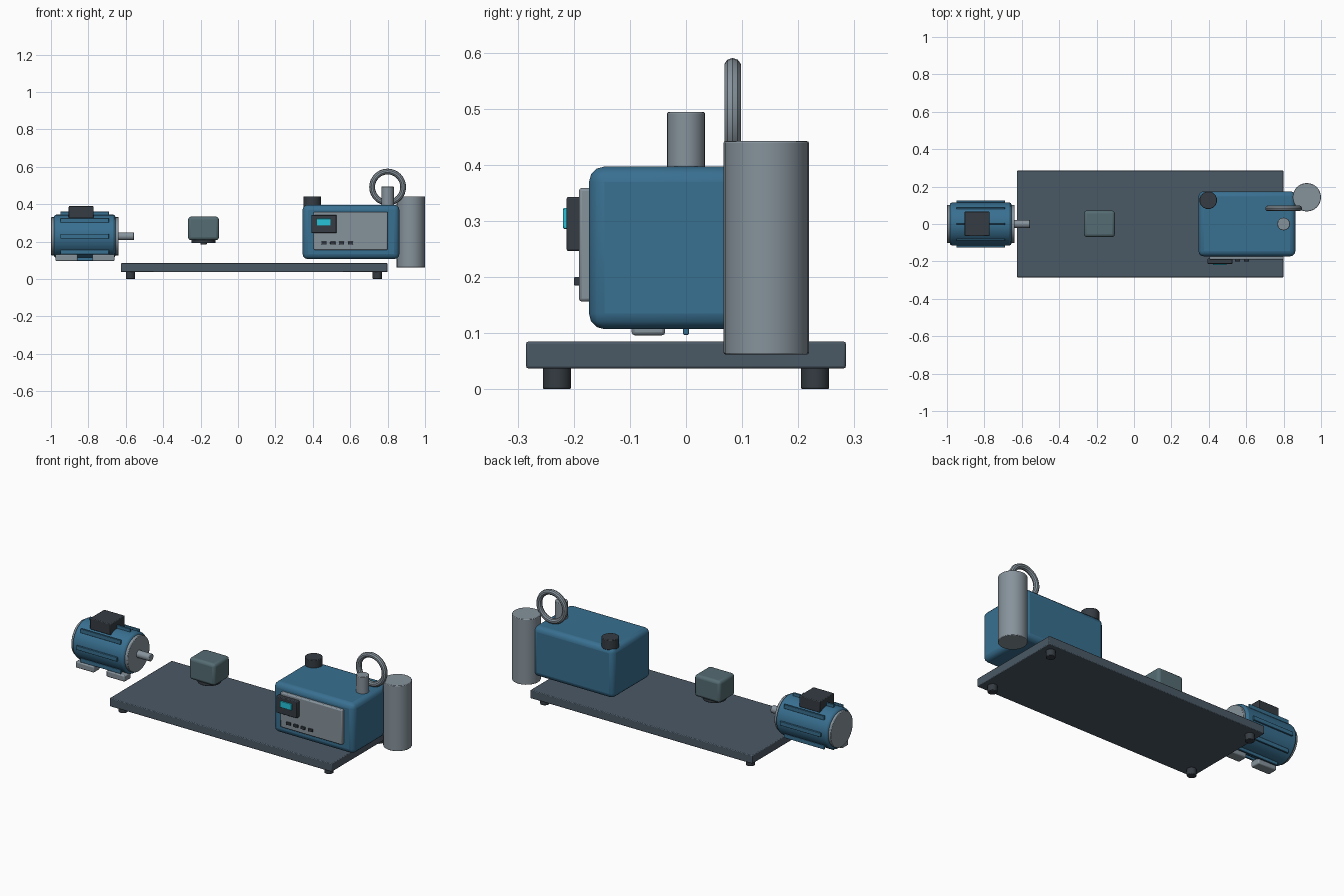
import bpy, math

if "Cube" in bpy.data.objects:
    bpy.data.objects.remove(bpy.data.objects["Cube"])


def mat(name, r, g, b):
    m = bpy.data.materials.new(name)
    m.diffuse_color = (r, g, b, 1)
    m.use_nodes = True
    m.node_tree.nodes["Principled BSDF"].inputs["Base Color"].default_value = m.diffuse_color
    return m


BLUE = mat("blue_paint", 0.04, 0.16, 0.28)
SLATE = mat("slate_steel", 0.07, 0.10, 0.13)
DARK = mat("dark_plastic", 0.035, 0.045, 0.055)
STEEL = mat("light_steel", 0.24, 0.29, 0.33)
TEAL = mat("grey_teal", 0.09, 0.15, 0.17)
CYAN = mat("screen_cyan", 0.02, 0.55, 0.7)


def finish(o, name, m, bevel, segs):
    o.name = name
    o.data.materials.append(m)
    bpy.ops.object.transform_apply(location=False, rotation=True, scale=True)
    if bevel:
        b = o.modifiers.new("bevel", 'BEVEL')
        b.width = bevel
        b.segments = segs
        b.limit_method = 'ANGLE'
    bpy.ops.object.shade_smooth_by_angle(angle=math.radians(35))
    return o


def box(name, x, y, z, m, bevel=0.004, segs=2):
    """Box from (min, max) ranges."""
    r = (x, y, z)
    bpy.ops.mesh.primitive_cube_add(size=1, location=[(a + b) / 2 for a, b in r])
    o = bpy.context.object
    o.scale = [b - a for a, b in r]
    return finish(o, name, m, bevel, segs)


def cyl(name, c, radius, span, m, axis='Z', bevel=0.003, sides=24):
    """Cylinder: c is the centre across the axis, span the range along it."""
    mid, h = sum(span) / 2, span[1] - span[0]
    if axis == 'Z':
        loc, rot = (c[0], c[1], mid), (0, 0, 0)
    else:
        loc, rot = (mid, c[0], c[1]), (0, math.pi / 2, 0)
    bpy.ops.mesh.primitive_cylinder_add(vertices=sides, radius=radius, depth=h,
                                        location=loc, rotation=rot)
    return finish(bpy.context.object, name, m, bevel, 2)


# Base plate and feet
box("base_plate", (-0.625, 0.80), (-0.285, 0.285), (0.037, 0.085), SLATE)
for x in (-0.575, 0.745):
    for y in (-0.23, 0.23):
        cyl("base_foot", (x, y), 0.025, (0, 0.04), DARK)

# Motor with end caps, shaft, fins, terminal box and mounting feet
MZ = 0.229
cyl("motor_body", (0, MZ), 0.115, (-0.985, -0.655), BLUE, 'X', 0.012, 32)
cyl("motor_rear_cap", (0, MZ), 0.102, (-1.0, -0.98), STEEL, 'X', sides=32)
cyl("motor_front_cap", (0, MZ), 0.102, (-0.66, -0.638), STEEL, 'X', sides=32)
cyl("motor_shaft", (0, MZ), 0.021, (-0.65, -0.556), STEEL, 'X')
for i in range(8):
    a = i * math.pi / 4
    y, z = 0.12 * math.cos(a), MZ + 0.12 * math.sin(a)
    box("motor_fin", (-0.95, -0.69), (y - 0.005, y + 0.005), (z - 0.012, z + 0.012), BLUE, 0.002)
box("terminal_box", (-0.905, -0.773), (-0.065, 0.067), (0.325, 0.39), DARK)
for x in (-0.917, -0.719):
    box("motor_foot", (x - 0.059, x + 0.059), (-0.097, -0.037), (0.096, 0.132), STEEL, 0.006)

# Middle housing with fan underneath
box("middle_housing", (-0.267, -0.102), (-0.07, 0.072), (0.208, 0.334), TEAL, 0.016, 3)
cyl("fan_disc", (-0.184, 0), 0.064, (0.192, 0.212), DARK)
cyl("fan_hub", (-0.184, 0), 0.017, (0.184, 0.205), DARK)

# Control cabinet, front panel, display and buttons
box("cabinet", (0.345, 0.863), (-0.173, 0.175), (0.107, 0.397), BLUE, 0.028, 3)
box("control_panel", (0.404, 0.80), (-0.191, -0.165), (0.156, 0.359), STEEL, 0.006)
box("display_housing", (0.393, 0.527), (-0.213, -0.185), (0.246, 0.343), DARK)
box("display_screen", (0.422, 0.495), (-0.219, -0.208), (0.286, 0.323), CYAN, 0.002)
for i in range(4):
    x = 0.46 + i * 0.047
    box("panel_button", (x - 0.014, x + 0.014), (-0.2, -0.185), (0.185, 0.2), DARK, 0.002)

# Filler cap, outlet pipe, hose ring and filter canister
cyl("filler_cap", (0.397, 0.127), 0.047, (0.385, 0.442), DARK)
cyl("outlet_pipe", (0.80, 0), 0.034, (0.385, 0.494), STEEL)
bpy.ops.mesh.primitive_torus_add(major_radius=0.083, minor_radius=0.0155, major_segments=32,
                                 minor_segments=10, location=(0.80, 0.083, 0.492),
                                 rotation=(math.pi / 2, 0, 0))
finish(bpy.context.object, "hose_ring", STEEL, 0, 0)
cyl("filter_canister", (0.924, 0.143), 0.076, (0.062, 0.442), STEEL)
